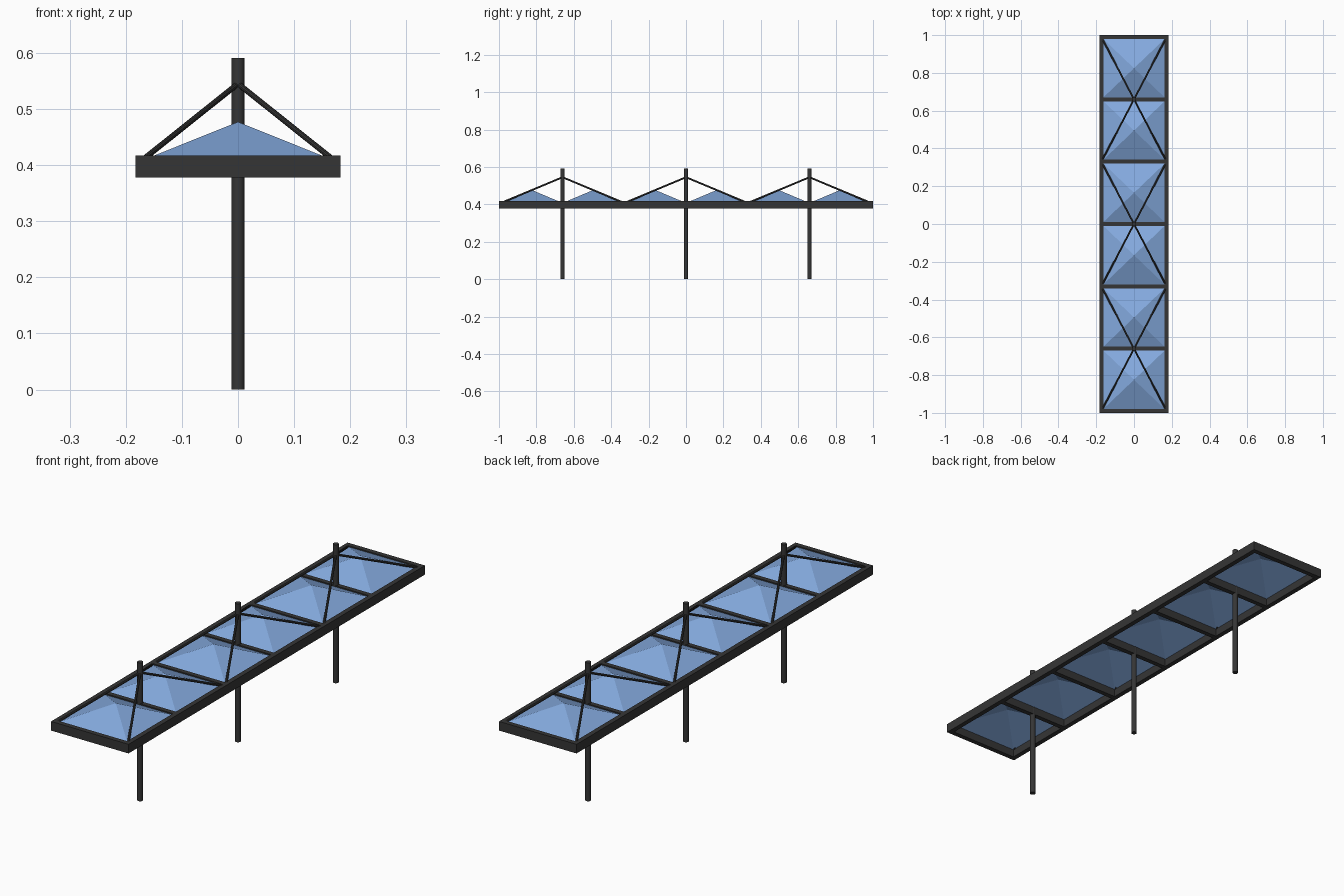
import bpy, bmesh
from mathutils import Vector

if "Cube" in bpy.data.objects:
    bpy.data.objects.remove(bpy.data.objects["Cube"])

def material(name, rgb):
    m = bpy.data.materials.new(name)
    m.diffuse_color = (*rgb, 1)
    m.use_nodes = True
    m.node_tree.nodes["Principled BSDF"].inputs["Base Color"].default_value = m.diffuse_color
    return m

STEEL = material("dark steel", (0.036, 0.036, 0.036))
GLASS = material("blue glass", (0.23, 0.40, 0.73))

HALF_W, HALF_L, BEAM = 0.183, 1.0, 0.021
Z0, Z1 = 0.378, 0.417
BAY = 0.66          # column spacing
STEP = BAY / 2      # roof panel spacing

def box(name, centre, size):
    bpy.ops.mesh.primitive_cube_add(size=1, location=centre)
    o = bpy.context.object
    o.name = name
    o.scale = size
    o.data.materials.append(STEEL)

def rod(name, a, b, radius, sides):
    a, b = Vector(a), Vector(b)
    d = b - a
    bpy.ops.mesh.primitive_cylinder_add(vertices=sides, radius=radius,
                                        depth=d.length, location=(a + b) / 2)
    o = bpy.context.object
    o.name = name
    o.rotation_euler = d.to_track_quat('Z', 'Y').to_euler()
    o.data.materials.append(STEEL)
    bpy.ops.object.shade_smooth_by_angle()

# Roof frame: two long beams, two ends and five cross beams
zc, zh = (Z0 + Z1) / 2, Z1 - Z0
for s in (-1, 1):
    box("side_beam", (s * (HALF_W - BEAM / 2), 0, zc), (BEAM, 2 * HALF_L, zh))
    box("end_beam", (0, s * (HALF_L - BEAM / 2), zc), (2 * (HALF_W - BEAM), BEAM, zh))
for i in range(-2, 3):
    box("cross_beam", (0, i * STEP, zc), (2 * (HALF_W - BEAM), BEAM, zh))

# Columns with four stay rods each
for i in (-1, 0, 1):
    y = i * BAY
    rod("column", (0, y, 0), (0, y, 0.591), 0.0115, 24)
    for sx in (-1, 1):
        for sy in (-1, 1):
            rod("stay_rod", (0, y, 0.545), (sx * 0.168, y + sy * 0.321, 0.411), 0.005, 10)

# Glass pyramids, open underneath, one per bay
edges = [-HALF_L + BEAM / 2] + [i * STEP for i in range(-2, 3)] + [HALF_L - BEAM / 2]
for y0, y1 in zip(edges, edges[1:]):
    bm = bmesh.new()
    hx, zb = HALF_W - BEAM, 0.412
    y0, y1 = y0 + BEAM / 2, y1 - BEAM / 2
    base = [bm.verts.new(p) for p in
            ((-hx, y0, zb), (hx, y0, zb), (hx, y1, zb), (-hx, y1, zb))]
    apex = bm.verts.new((0, (y0 + y1) / 2, 0.477))
    for k in range(4):
        bm.faces.new((base[k], base[(k + 1) % 4], apex))
    me = bpy.data.meshes.new("glass_pyramid")
    bm.to_mesh(me)
    bm.free()
    me.materials.append(GLASS)
    bpy.context.collection.objects.link(bpy.data.objects.new("glass_pyramid", me))
